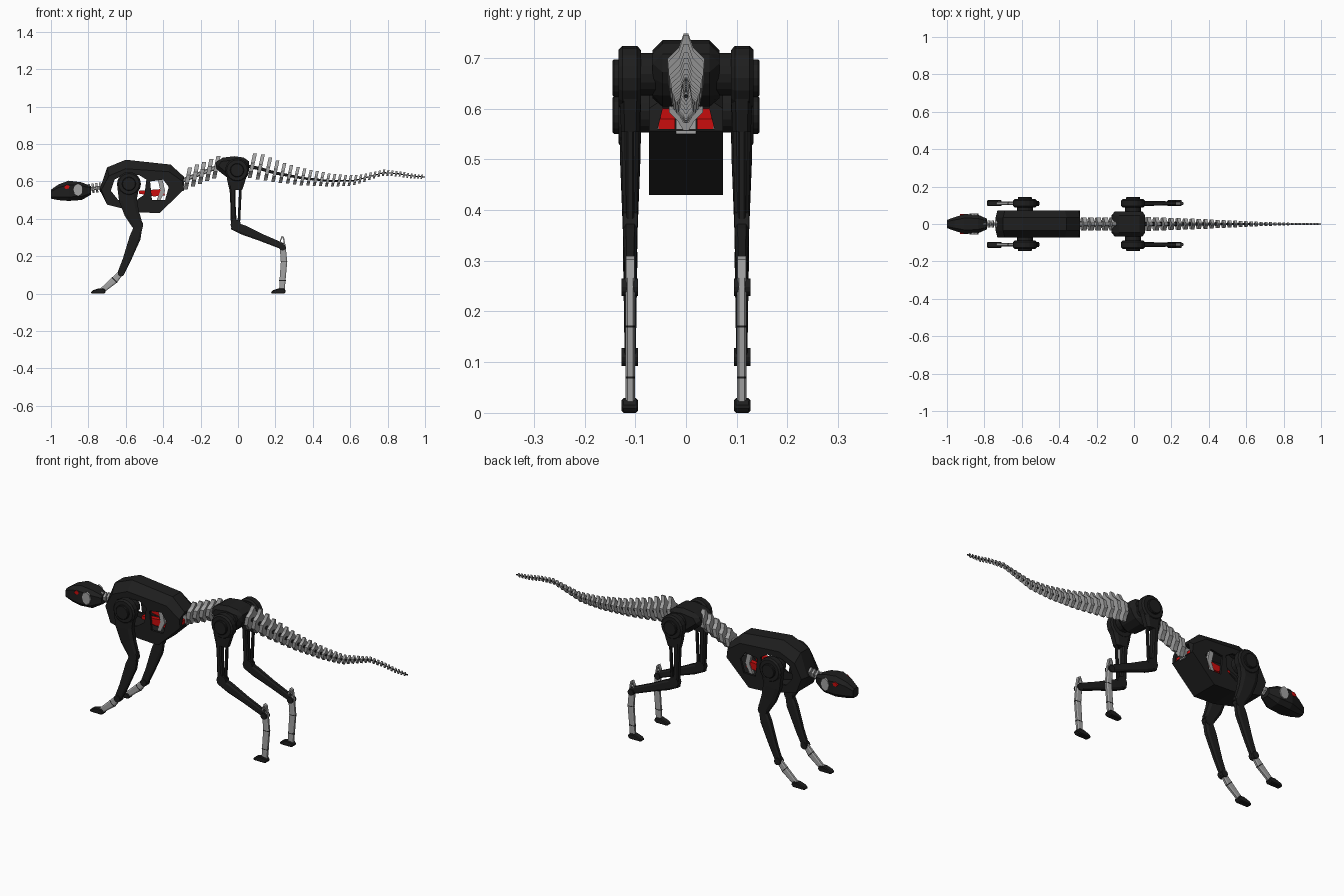
import bpy, bmesh, math
from mathutils import Vector

if "Cube" in bpy.data.objects:
    bpy.data.objects.remove(bpy.data.objects["Cube"])

def material(name, col):
    m = bpy.data.materials.new(name)
    m.diffuse_color = (*col, 1)
    m.use_nodes = True
    m.node_tree.nodes["Principled BSDF"].inputs["Base Color"].default_value = m.diffuse_color
    return m

BLACK = material("black_shell", (0.013, 0.013, 0.013))
GREY = material("light_grey_metal", (0.36, 0.36, 0.36))
RED = material("red_actuator", (0.6, 0.004, 0.004))

def finish(name, bm, mat, mirror=False, bevel=0):
    bmesh.ops.recalc_face_normals(bm, faces=bm.faces)
    me = bpy.data.meshes.new(name)
    bm.to_mesh(me)
    bm.free()
    me.materials.append(mat)
    ob = bpy.data.objects.new(name, me)
    bpy.context.collection.objects.link(ob)
    if bevel:
        b = ob.modifiers.new("bevel", "BEVEL")
        b.width, b.segments, b.limit_method = bevel, 1, "ANGLE"
    if mirror:
        m = ob.modifiers.new("mirror", "MIRROR")
        m.use_axis = (False, True, False)
    return ob

def skin(bm, loops):
    """Join equal-length point loops into a closed skin."""
    rings = [[bm.verts.new(p) for p in l] for l in loops]
    n = len(rings[0])
    for a, b in zip(rings, rings[1:]):
        for i in range(n):
            j = (i + 1) % n
            bm.faces.new((a[i], a[j], b[j], b[i]))
    bm.faces.new(rings[0])
    bm.faces.new(rings[-1])

def slab(name, pts, y0, y1, mat, mirror=False, bevel=0):
    """Side profile (x, z) extruded in y."""
    bm = bmesh.new()
    skin(bm, [[(x, y, z) for x, z in pts] for y in (y0, y1)])
    return finish(name, bm, mat, mirror, bevel)

def disc(name, x, z, r, y0, y1, mat, mirror=True, bevel=0, n=16, sx=1):
    pts = [(x + sx * r * math.cos(2 * math.pi * i / n), z + r * math.sin(2 * math.pi * i / n)) for i in range(n)]
    return slab(name, pts, y0, y1, mat, mirror, bevel)

def limb(name, st, mat, y=0.11, c=0.4):
    """Eight-sided tapered bar; stations are (x, z, half depth, half width)."""
    bm, loops = bmesh.new(), []
    k = 1 - c
    for i, (x, z, h, w) in enumerate(st):
        a, b = st[max(i - 1, 0)], st[min(i + 1, len(st) - 1)]
        d = Vector((b[0] - a[0], b[1] - a[1])).normalized()
        if y == 0:
            d = Vector((1, 0))
        loops.append([(x - d.y * h * u, y + w * v, z + d.x * h * u) for u, v in
                      ((1, k), (k, 1), (-k, 1), (-1, k), (-1, -k), (-k, -1), (k, -1), (1, -k))])
    skin(bm, loops)
    return finish(name, bm, mat, y != 0)

def lerp(table, x):
    for a, b in zip(table, table[1:]):
        if x <= b[0]:
            t = max(0, (x - a[0]) / (b[0] - a[0]))
            return [p + (q - p) * t for p, q in zip(a[1:], b[1:])]
    return table[-1][1:]

def vertebra(bm, x, z, up, dn, w, t, lean):
    """Leaning leaf-shaped plate."""
    half = [(.12, up), (.4, .6 * up), (1, .3 * up), (.95, -.4 * dn), (.45, -.7 * dn), (.15, -dn)]
    ring = [(w * a, b) for a, b in half] + [(-w * a, b) for a, b in reversed(half)]
    skin(bm, [[(x + s * t / 2 + lean * b, a, z + b) for a, b in ring] for s in (-1, 1)])

# Torso shell: ridge outline and lower side outline
ridge = [(-.74, .556), (-.70, .675), (-.60, .716), (-.36, .69), (-.29, .626),
         (-.29, .556), (-.42, .43), (-.54, .436), (-.70, .476)]
flank = [(-.73, .556), (-.69, .63), (-.60, .668), (-.37, .652), (-.295, .60)] + ridge[5:]

def hull(name, s, wy):
    def loop(pts, y):
        return [(-.51 + (x + .51) * s, y * wy, .57 + (z - .57) * s) for x, z in pts]
    bm = bmesh.new()
    skin(bm, [loop(flank, -.073), loop(ridge, -.035), loop(ridge, .035), loop(flank, .073)])
    return finish(name, bm, BLACK)

torso = hull("torso_shell", 1, 1)
cutters = [
    hull("torso_hollow", .87, .84),
    slab("shoulder_window", [(-.68, .55), (-.66, .61), (-.61, .635), (-.53, .635), (-.49, .61),
                             (-.50, .53), (-.55, .495), (-.64, .50)], -.2, .2, BLACK),
    slab("rib_window", [(-.47, .60), (-.40, .61), (-.37, .57), (-.39, .50), (-.46, .50)], -.2, .2, BLACK),
]
rear = bmesh.new()
skin(rear, [[(x, -.056, .56), (x, .056, .56), (x, .043, .612), (x, -.043, .612)] for x in (-.36, -.2)])
cutters.append(finish("rear_opening", rear, BLACK))
for c in cutters:
    c.hide_render = True
    b = torso.modifiers.new("cut", "BOOLEAN")
    b.operation, b.object, b.solver = "DIFFERENCE", c, "EXACT"
dg = bpy.context.evaluated_depsgraph_get()
torso.data = bpy.data.meshes.new_from_object(torso.evaluated_get(dg))
torso.modifiers.clear()
for c in cutters:
    bpy.data.objects.remove(c)

# Inner workings of the torso
slab("rib_actuator", [(-.53, .55), (-.40, .56), (-.39, .525), (-.45, .52), (-.53, .535)], .03, .055, RED, True)
slab("rear_actuator", [(-.335, .60), (-.298, .58), (-.298, .552), (-.335, .552)], .022, .054, RED, True)
slab("inner_rib", [(-.43, .615), (-.405, .615), (-.39, .55), (-.415, .50), (-.435, .50), (-.415, .55)], .045, .06, GREY, True)
slab("rear_core", [(-.34, .61), (-.29, .60), (-.29, .55), (-.34, .55)], -.02, .02, GREY)

# Head with eyes and ear plates
limb("head", [(-1, .532, .024, .022), (-.96, .542, .042, .036), (-.905, .55, .054, .053),
              (-.835, .548, .047, .05), (-.785, .552, .022, .028)], BLACK, 0)
disc("ear_plate", -.855, .556, .033, .045, .056, GREY, n=8, sx=.75)
slab("eye", [(-.93, .57), (-.915, .583), (-.90, .575), (-.905, .562), (-.92, .56)], .046, .0535, RED, True)

# Neck, lumbar spine and tail
neck = bmesh.new()
for i in range(5):
    vertebra(neck, -.795 + .02 * i, .56 + .003 * i, .026, .026, .02, .012, -.1)
finish("neck_vertebrae", neck, GREY)
lumbar = bmesh.new()
for i in range(5):
    vertebra(lumbar, -.268 + .038 * i, .617 + .015 * i, .058, .06, .035, .022, .2)
finish("lumbar_vertebrae", lumbar, GREY)

# Columns: x, z centre, up, down, half width
column = [(.06, .68, .07, .06, .037), (.12, .668, .076, .058, .036), (.2, .645, .065, .048, .033),
          (.35, .617, .05, .038, .027), (.5, .602, .038, .03, .02), (.62, .604, .028, .026, .014),
          (.7, .625, .022, .02, .011), (.78, .647, .016, .016, .008), (.86, .641, .014, .014, .006),
          (.93, .629, .013, .014, .005), (1, .624, .01, .01, .004)]
tail = bmesh.new()
x = .075
while x < .992:
    step = .044 - .027 * x
    z, up, dn, w = lerp(column, x)
    vertebra(tail, x, z, up, dn, w, step * .48, .22)
    x += step
finish("tail_vertebrae", tail, GREY)
limb("tail_cord", [(c[0], c[1], max(.003, c[4] * .25), max(.003, c[4] * .3)) for c in column], BLACK, 0)
limb("lumbar_cord", [(-.31, .60, .012, .014), (-.2, .643, .012, .014), (-.09, .685, .012, .014)], GREY, 0)
limb("neck_cord", [(-.80, .558, .009, .009), (-.70, .572, .009, .009)], GREY, 0)

# Pelvis
slab("pelvis", [(-.13, .68), (-.10, .725), (-.02, .735), (.05, .725), (.067, .69),
                (.05, .65), (.02, .61), (-.03, .60), (-.09, .645)], -.066, .066, BLACK, bevel=.024)

# Hip and shoulder joints
for name, jx, jz in (("hip", -.005, .66), ("shoulder", -.583, .587)):
    disc(name + "_axle", jx, jz + .008, .042, .05, .10, BLACK)
    disc(name + "_drum", jx, jz, .064, .089, .133, BLACK, bevel=.008)
    disc(name + "_cap", jx, jz, .037, .13, .145, BLACK, bevel=.003)

# Hind legs
limb("thigh", [(-.007, .65, .058, .021), (-.01, .60, .047, .02), (-.012, .555, .034, .018)], BLACK)
limb("thigh_bar", [(-.03, .58, .016, .018), (-.027, .48, .014, .016), (-.022, .36, .016, .013)], BLACK)
limb("thigh_rod", [(.014, .58, .007, .007), (.004, .37, .007, .007)], BLACK)
disc("knee", -.012, .368, .028, .096, .124, BLACK, n=12)
limb("shin", [(-.03, .365, .022, .014), (.03, .34, .026, .014), (.12, .302, .02, .012), (.24, .253, .017, .011)], BLACK)
disc("ankle", .238, .248, .017, .095, .127, BLACK, n=12)
limb("hind_foot_bone", [(.238, .265, .016, .009), (.246, .17, .017, .009), (.238, .07, .016, .009), (.235, .02, .015, .009)], GREY)
slab("heel_loop", [(.222, .25), (.224, .285), (.234, .309), (.246, .302), (.253, .26), (.246, .26),
                   (.241, .293), (.235, .299), (.230, .283), (.229, .25)], .102, .118, GREY, True)
for i, (sx, sz) in enumerate(((.246, .17), (.238, .07))):
    limb("hind_foot_band_%d" % i, [(sx, sz + .002, .0175, .0095), (sx, sz - .002, .0175, .0095)], BLACK)

# Front legs
limb("upper_arm", [(-.587, .585, .06, .021), (-.588, .50, .048, .02), (-.568, .43, .04, .017), (-.53, .35, .026, .014)], BLACK)
disc("elbow", -.535, .358, .026, .096, .124, BLACK, n=12)
limb("forearm", [(-.525, .385, .018, .013), (-.55, .30, .03, .014), (-.595, .18, .022, .012), (-.628, .105, .018, .011)], BLACK)
disc("wrist", -.625, .11, .018, .095, .127, BLACK, n=12)
limb("front_foot_bone", [(-.622, .118, .014, .009), (-.66, .073, .019, .009), (-.73, .014, .014, .009)], GREY)
limb("front_foot_band", [(-.6585, .0745, .0195, .0095), (-.6615, .0715, .0195, .0095)], BLACK)

# Paws
for name, px in (("hind_paw", .175), ("front_paw", -.788)):
    slab(name, [(px + a, b) for a, b in ((0, .005), (.012, .018), (.045, .029), (.072, .027), (.082, .012), (.072, 0), (.006, 0))],
         .095, .127, BLACK, True, .004)
